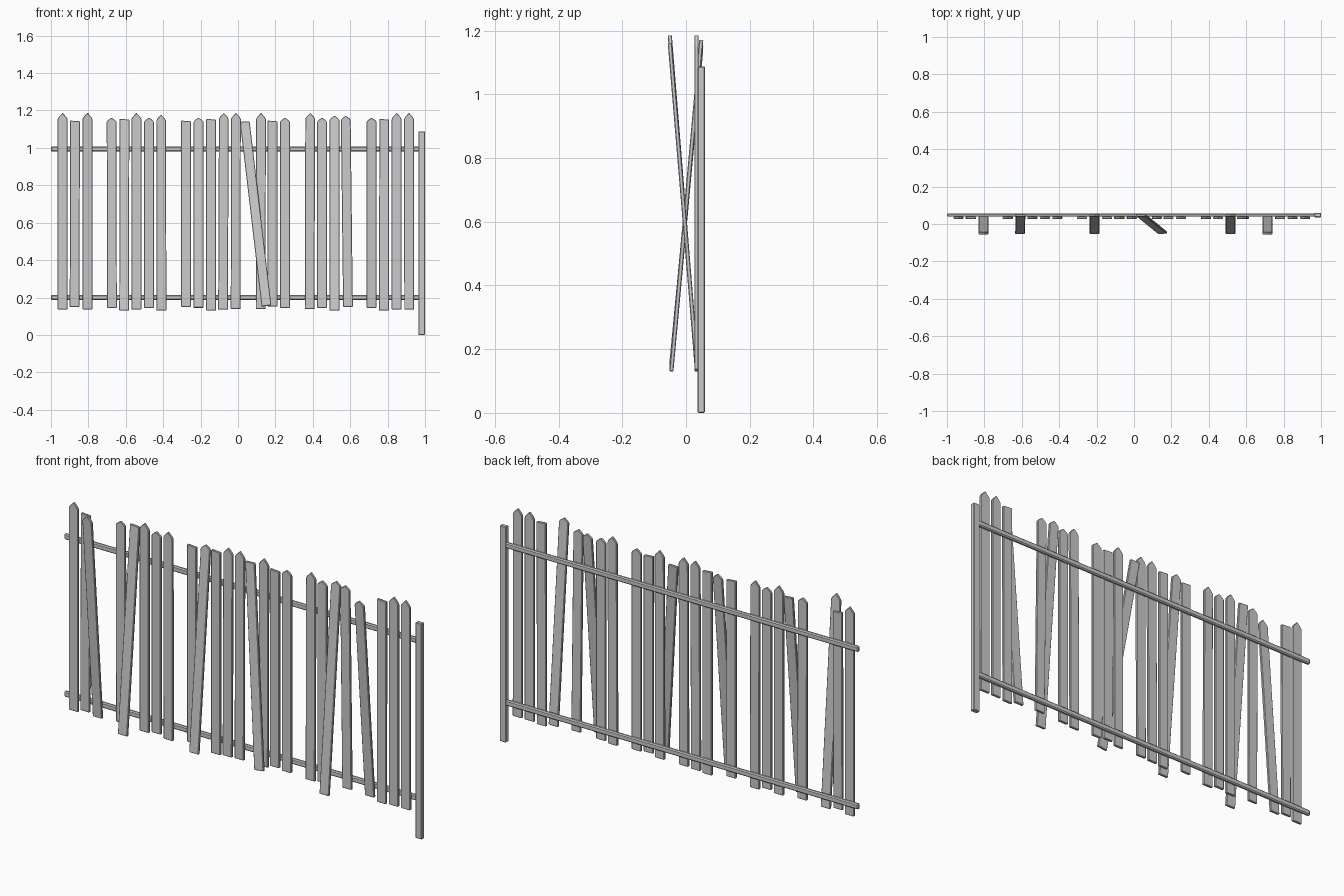
import bpy, bmesh
from mathutils import Vector

if "Cube" in bpy.data.objects:
    bpy.data.objects.remove(bpy.data.objects["Cube"])

THICK = 0.013     # picket thickness
Y0 = 0.033        # picket plane, in front of the rails


def finish(name, bm, bevel):
    bmesh.ops.recalc_face_normals(bm, faces=bm.faces)
    me = bpy.data.meshes.new(name)
    bm.to_mesh(me)
    bm.free()
    ob = bpy.data.objects.new(name, me)
    bpy.context.collection.objects.link(ob)
    mod = ob.modifiers.new("worn_edges", 'BEVEL')
    mod.width = bevel
    mod.segments = 1
    return ob


def box(name, lo, hi, bevel):
    lo, hi = Vector(lo), Vector(hi)
    bm = bmesh.new()
    bmesh.ops.create_cube(bm, size=1)
    for v in bm.verts:
        v.co = Vector(a * b for a, b in zip(v.co, hi - lo)) + (lo + hi) / 2
    return finish(name, bm, bevel)


def picket(name, bottom, top, width, pointed):
    """Board from bottom to top centre points, with an optional pointed tip."""
    bottom, top = Vector(bottom), Vector(top)
    up = (top - bottom).normalized()
    length = (top - bottom).length
    normal = Vector((1, 0, 0)).cross(up).normalized()
    side = up.cross(normal).normalized()
    w = width / 2
    if pointed:
        s = 0.032 if top.z > 1.175 else 0.022
        profile = [(-w, 0), (w, 0), (w, length - s), (w * 0.75, length - s * 0.65), (0, length),
                   (-w * 0.75, length - s * 0.65), (-w, length - s)]
    else:
        profile = [(-w, 0), (w, 0), (w, length - 0.004), (-w, length)]
    bm = bmesh.new()
    face = bm.faces.new([bm.verts.new(bottom + side * u + up * v - normal * THICK / 2)
                         for u, v in profile])
    ext = bmesh.ops.extrude_face_region(bm, geom=[face])
    bmesh.ops.translate(bm, vec=normal * THICK,
                        verts=[g for g in ext['geom'] if isinstance(g, bmesh.types.BMVert)])
    return finish(name, bm, 0.0025)


# Rails and end post
for name, z in (("lower_rail", 0.2), ("upper_rail", 0.994)):
    box(name, (-1, 0.039, z - 0.014), (0.97, 0.057, z + 0.014), 0.005)
box("end_post", (0.964, 0.036, 0), (1, 0.059, 1.088), 0.003)

# Loose boards: (bottom y, top y)
LEAN = {"-": (Y0, Y0), "B": (-0.046, 0.048), "T": (0.034, -0.051)}

# Pickets: bottom x, top x, bottom z, top z, pointed, lean
P, F = True, False
pickets = [
    (-.938, -.938, .135, 1.187, P, "-"), (-.874, -.871, .15, 1.146, F, "-"),
    (-.805, -.805, .137, 1.187, P, "T"),
    (-.674, -.676, .145, 1.162, P, "-"), (-.609, -.607, .13, 1.155, F, "B"),
    (-.543, -.543, .135, 1.187, P, "-"), (-.476, -.476, .145, 1.162, P, "-"),
    (-.409, -.411, .13, 1.178, P, "-"),
    (-.278, -.278, .15, 1.146, F, "-"), (-.211, -.211, .145, 1.162, P, "B"),
    (-.144, -.144, .13, 1.155, F, "-"), (-.080, -.076, .135, 1.187, P, "-"),
    (-.013, -.011, .138, 1.187, P, "-"), (.152, .036, .155, 1.142, F, "B"),
    (.121, .123, .138, 1.187, P, "-"), (.184, .184, .152, 1.146, F, "-"),
    (.251, .251, .145, 1.162, P, "-"),
    (.383, .386, .138, 1.187, P, "-"), (.449, .449, .145, 1.162, P, "-"),
    (.516, .516, .13, 1.172, P, "B"), (.588, .576, .15, 1.172, P, "-"),
    (.714, .714, .145, 1.162, P, "T"), (.780, .782, .13, 1.155, F, "-"),
    (.848, .848, .135, 1.187, P, "-"), (.915, .914, .135, 1.187, P, "-"),
]
for i, (xb, xt, zb, zt, pointed, lean) in enumerate(pickets, 1):
    yb, yt = LEAN[lean]
    picket(f"picket_{i:02d}", (xb, yb, zb), (xt, yt, zt), 0.052, pointed)
